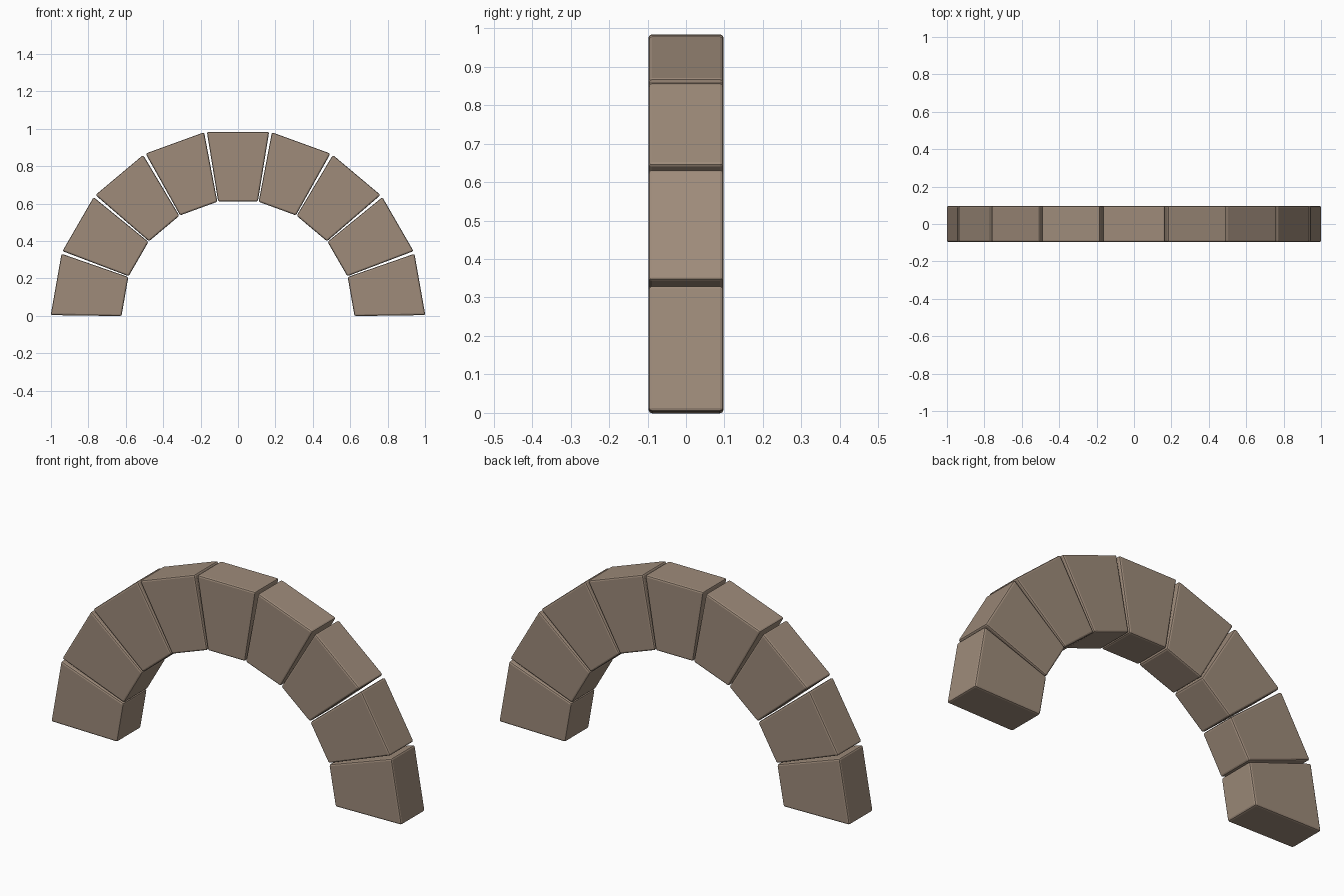
import bpy, bmesh, math
from mathutils import Matrix

cube = bpy.data.objects.get("Cube")
if cube:
    bpy.data.objects.remove(cube, do_unlink=True)

# Warm brown stone
STONE = (0.342, 0.258, 0.195, 1.0)
stone = bpy.data.materials.new("brown_stone")
stone.use_nodes = True
stone.diffuse_color = STONE
bsdf = stone.node_tree.nodes["Principled BSDF"]
bsdf.inputs["Base Color"].default_value = STONE
bsdf.inputs["Roughness"].default_value = 0.9

BLOCKS = 9
STEP = math.pi / BLOCKS
R_OUT, R_IN = 0.9875, 0.614
HALF_OUT, HALF_IN = 0.1665, 0.106
HALF_DEPTH = 0.0975
DROP = 0.0035


def wedge_block(name, angle):
    """Tapered arch stone, turned about the arch centre, with softened edges."""
    bm = bmesh.new()
    profile = [(-HALF_IN, R_IN), (HALF_IN, R_IN), (HALF_OUT, R_OUT), (-HALF_OUT, R_OUT)]
    face = bm.faces.new([bm.verts.new((x, -HALF_DEPTH, z)) for x, z in profile])
    ext = bmesh.ops.extrude_face_region(bm, geom=[face])
    moved = [g for g in ext["geom"] if isinstance(g, bmesh.types.BMVert)]
    bmesh.ops.translate(bm, verts=moved, vec=(0, 2 * HALF_DEPTH, 0))
    bmesh.ops.recalc_face_normals(bm, faces=bm.faces)
    bmesh.ops.bevel(bm, geom=bm.edges[:], offset=0.009, segments=2,
                    profile=0.5, affect='EDGES')
    bm.transform(Matrix.Translation((0, 0, -DROP)) @ Matrix.Rotation(angle, 4, 'Y'))
    mesh = bpy.data.meshes.new(name)
    bm.to_mesh(mesh)
    bm.free()
    mesh.materials.append(stone)
    obj = bpy.data.objects.new(name, mesh)
    bpy.context.collection.objects.link(obj)


# Keystone in the middle, matching stones down each side
wedge_block("keystone", 0)
for i in range(1, BLOCKS // 2 + 1):
    wedge_block(f"left_arch_stone_{i}", i * STEP)
    wedge_block(f"right_arch_stone_{i}", -i * STEP)
